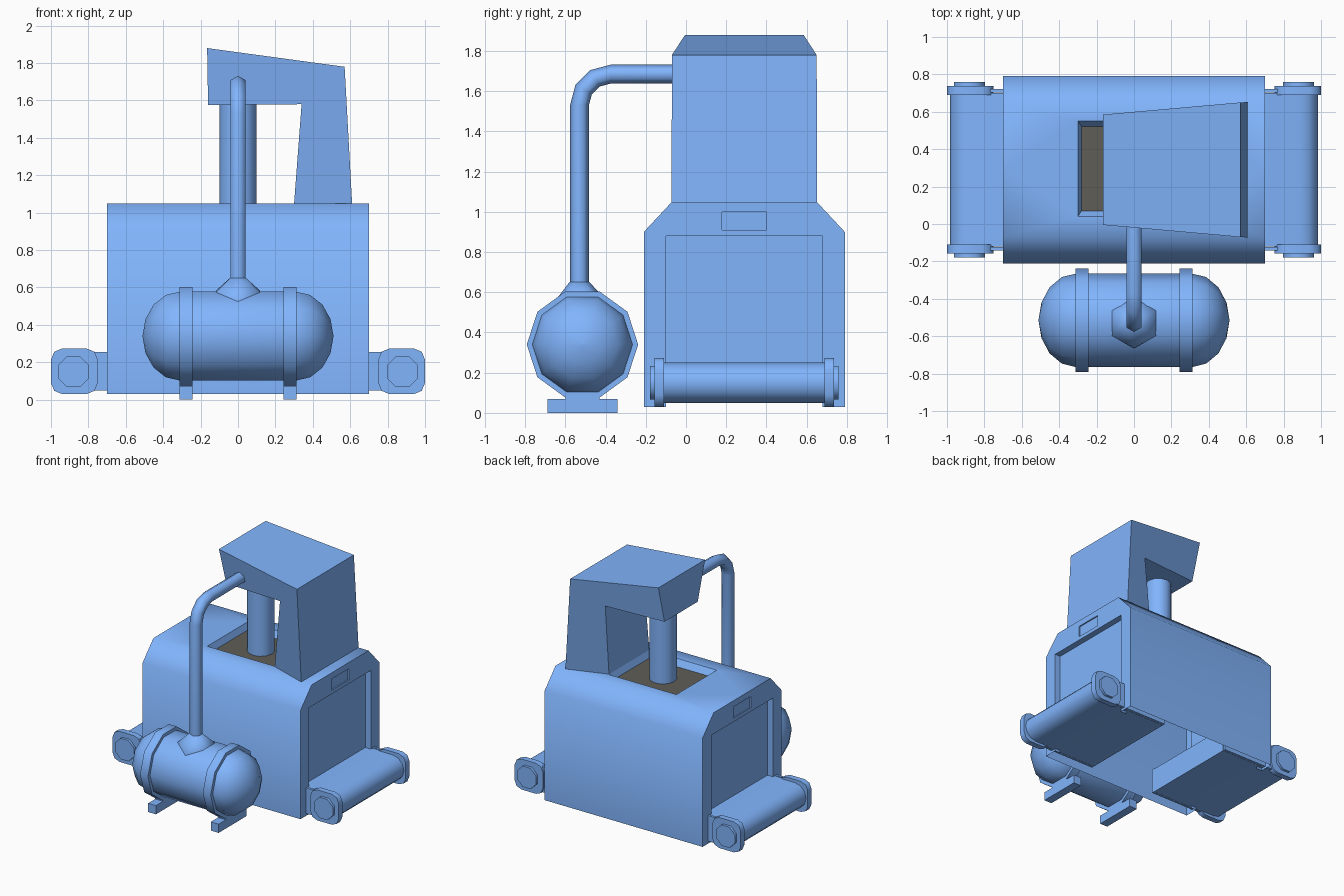
import bpy, bmesh
from math import sin, cos, pi, sqrt, radians
from mathutils import Vector

if "Cube" in bpy.data.objects:
    bpy.data.objects.remove(bpy.data.objects["Cube"])


def material(name, colour):
    m = bpy.data.materials.new(name)
    m.diffuse_color = colour + (1,)
    m.use_nodes = True
    m.node_tree.nodes["Principled BSDF"].inputs["Base Color"].default_value = m.diffuse_color
    return m


BLUE = material("blue_paint", (.22, .46, .98))
DARK = material("dark_plate", (.115, .11, .095))


def finish(name, bm, smooth=None, mat=BLUE):
    bmesh.ops.recalc_face_normals(bm, faces=bm.faces)
    me = bpy.data.meshes.new(name)
    bm.to_mesh(me)
    bm.free()
    me.materials.append(mat)
    ob = bpy.data.objects.new(name, me)
    bpy.context.collection.objects.link(ob)
    if smooth:
        bpy.ops.object.select_all(action='DESELECT')
        ob.select_set(True)
        bpy.context.view_layer.objects.active = ob
        bpy.ops.object.shade_smooth_by_angle(angle=radians(smooth))
    return ob


def loft(name, rings, smooth=None, mat=BLUE):
    """Skin a list of equal-length point rings and cap both ends."""
    bm = bmesh.new()
    vs = [[bm.verts.new(p) for p in r] for r in rings]
    n = len(vs[0])
    for a, b in zip(vs, vs[1:]):
        for i in range(n):
            bm.faces.new((a[i], a[(i + 1) % n], b[(i + 1) % n], b[i]))
    bm.faces.new(vs[0])
    bm.faces.new(vs[-1])
    return finish(name, bm, smooth, mat)


def box(name, x0, x1, y0, y1, z0, z1, mat=BLUE):
    sq = [(x0, y0), (x1, y0), (x1, y1), (x0, y1)]
    return loft(name, [[(x, y, z) for x, y in sq] for z in (z0, z1)], None, mat)


def prism_y(name, prof, y0, y1, smooth=None):
    return loft(name, [[(x, y, z) for x, z in prof] for y in (y0, y1)], smooth)


def ring_x(x, r, cy, cz, n=10):
    return [(x, cy + r * cos(2 * pi * i / n), cz + r * sin(2 * pi * i / n)) for i in range(n)]


# Body housing: chamfered shell, open below, doorway and slot in each end, pit in the top
OUT = [(-.21, .03), (-.21, .90), (-.07, 1.05), (.29, 1.05), (.65, 1.05), (.79, .90), (.79, .03)]
DOOR = [(.68, .03), (.68, .88), (.29, .88), (-.10, .88), (-.10, .03)]
SLOT = [(.29, 1.0), (.18, 1.0), (.18, .91), (.29, .91), (.40, .91), (.40, 1.0)]
bm = bmesh.new()
V = bm.verts.new
outer = {}
for s in (-1, 1):
    o = [V((s * .7, y, z)) for y, z in OUT]
    d = [V((s * .7, y, z)) for y, z in DOOR]
    k = [V((s * .65, y, z)) for y, z in DOOR]
    t = [V((s * .7, y, z)) for y, z in SLOT]
    u = [V((s * .69, y, z)) for y, z in SLOT]
    bm.faces.new(o[:4] + t[:4] + d[2:])
    bm.faces.new(o[3:] + d[:3] + t[3:] + t[:1])
    bm.faces.new(u)
    for i in range(6):
        bm.faces.new((t[i], t[(i + 1) % 6], u[(i + 1) % 6], u[i]))
    for i in range(4):
        bm.faces.new((d[i], d[i + 1], k[i + 1], k[i]))
    low = [V((s * .65, y, .25)) for y in (.68, -.10)]
    bm.faces.new((low[0], k[1], k[2], k[3], low[1]))
    outer[s] = o
for i in (0, 1, 4, 5):
    bm.faces.new((outer[-1][i], outer[1][i], outer[1][i + 1], outer[-1][i + 1]))
L, R = outer[-1], outer[1]
rim = [V((x, y, 1.05)) for x, y in ((-.3, .04), (.3, .04), (.3, .55), (-.3, .55))]
pit = [V((x, y, 1.0)) for x, y in ((-.28, .07), (.28, .07), (.28, .52), (-.28, .52))]
for i, edge in enumerate(([L[2], R[2]], [R[2], R[3], R[4]], [R[4], L[4]], [L[4], L[3], L[2]])):
    j = (i + 1) % 4
    bm.faces.new(edge + [rim[j], rim[i]])
    bm.faces.new((rim[i], rim[j], pit[j], pit[i]))
finish("body_housing", bm, 50)

# Dark work plate in the pit
box("work_plate", -.28, .28, .07, .52, .985, 1.0, DARK)

# Overhanging press head: (x, z, half width) profile
HEAD = [(-.165, 1.88, .295), (.57, 1.78, .36), (.61, 1.05, .362),
        (.30, 1.05, .255), (.34, 1.58, .245), (-.16, 1.575, .21)]
loft("press_head", [[(x, .29 + s * h, z) for x, z, h in HEAD] for s in (-1, 1)])

# Press column
loft("press_column", [[(.1 * cos(2 * pi * i / 12), .29 + .1 * sin(2 * pi * i / 12), z)
                       for i in range(12)] for z in (.99, 1.62)], 40)

# Pressure tank with domed ends
CY, CZ = -.515, .34
half = [(.31 + .2 * sin(a * pi / 8), .25 * cos(a * pi / 8)) for a in range(4)] + [(.51, .004)]
prof = [(-x, r) for x, r in reversed(half)] + half
loft("tank", [ring_x(x, r, CY, CZ) for x, r in prof], 45)

# Tank straps and feet
for s, side in ((-1, "left"), (1, "right")):
    xa, xb = sorted((s * .243, s * .312))
    loft("tank_strap_" + side, [ring_x(x, .277, CY, CZ) for x in (xa, xb)], 40)
    box("tank_foot_" + side, xa, xb, -.69, -.34, 0, .07)
    box("tank_foot_web_" + side, xa, xb, -.60, -.43, .06, .12)

# Pipe collar, hugging the tank
PY = -.53


def hexagon(r):
    return [(r * sin(i * pi / 3), PY + r * cos(i * pi / 3)) for i in range(6)]


def saddle(r, lift):
    return [(x, y, CZ + sqrt(.245 ** 2 - (y - CY) ** 2) + lift) for x, y in hexagon(r)]


loft("pipe_collar", [saddle(.135, -.02), saddle(.135, .005),
                     [(x, y, .65) for x, y in hexagon(.05)]], 65)

# Bent pipe from tank to head
path = [Vector((0, PY, z)) for z in (.55, 1.53)]
for a in (30, 60, 90):
    t = radians(a)
    path.append(Vector((0, PY + .155 * (1 - cos(t)), 1.53 + .155 * sin(t))))
path.append(Vector((0, .06, 1.685)))
rings = []
for p, a in zip(path, [0, 0, 30, 60, 90, 90]):
    t = radians(a)
    side = Vector((0, cos(t), -sin(t)))
    rings.append([p + Vector((.047 * sin(i * pi / 3), 0, 0)) + side * .047 * cos(i * pi / 3)
                  for i in range(6)])
loft("pipe", rings, 65)


# Conveyors at both ends
def chamfered(cx, cz, hx, hz, r, n=2):
    pts = []
    for q, (sx, sz) in enumerate(((1, 1), (-1, 1), (-1, -1), (1, -1))):
        for i in range(n + 1):
            t = (q + i / n) * pi / 2
            pts.append((cx + sx * (hx - r) + r * cos(t), cz + sz * (hz - r) + r * sin(t)))
    return pts


for s, side in ((-1, "left"), (1, "right")):
    def flip(pts):
        return [(s * x, z) for x, z in pts]
    roll = [(.885 + .1 * cos(t * pi / 6), .15 + .1 * sin(t * pi / 6)) for t in range(-3, 4)]
    prism_y("conveyor_belt_" + side, flip([(.3, .05)] + roll + [(.3, .25)]), -.12, .70, 40)
    for y, d, end in ((-.11, -1, "front"), (.69, 1, "back")):
        tag = side + "_" + end
        prism_y("roller_plate_" + tag, flip(chamfered(.875, .152, .125, .122, .06)),
                y, y + d * .047, 50)
        prism_y("roller_cap_" + tag,
                flip([(.88 + .09 * cos((i + .5) * pi / 4), .15 + .09 * sin((i + .5) * pi / 4))
                      for i in range(8)]), y + d * .03, y + d * .068, 50)
        x0, x1 = sorted((s * .3, s * .78))
        y0, y1 = sorted((y + d * .012, y + d * .032))
        box("conveyor_rail_" + tag, x0, x1, y0, y1, .05, .255)
